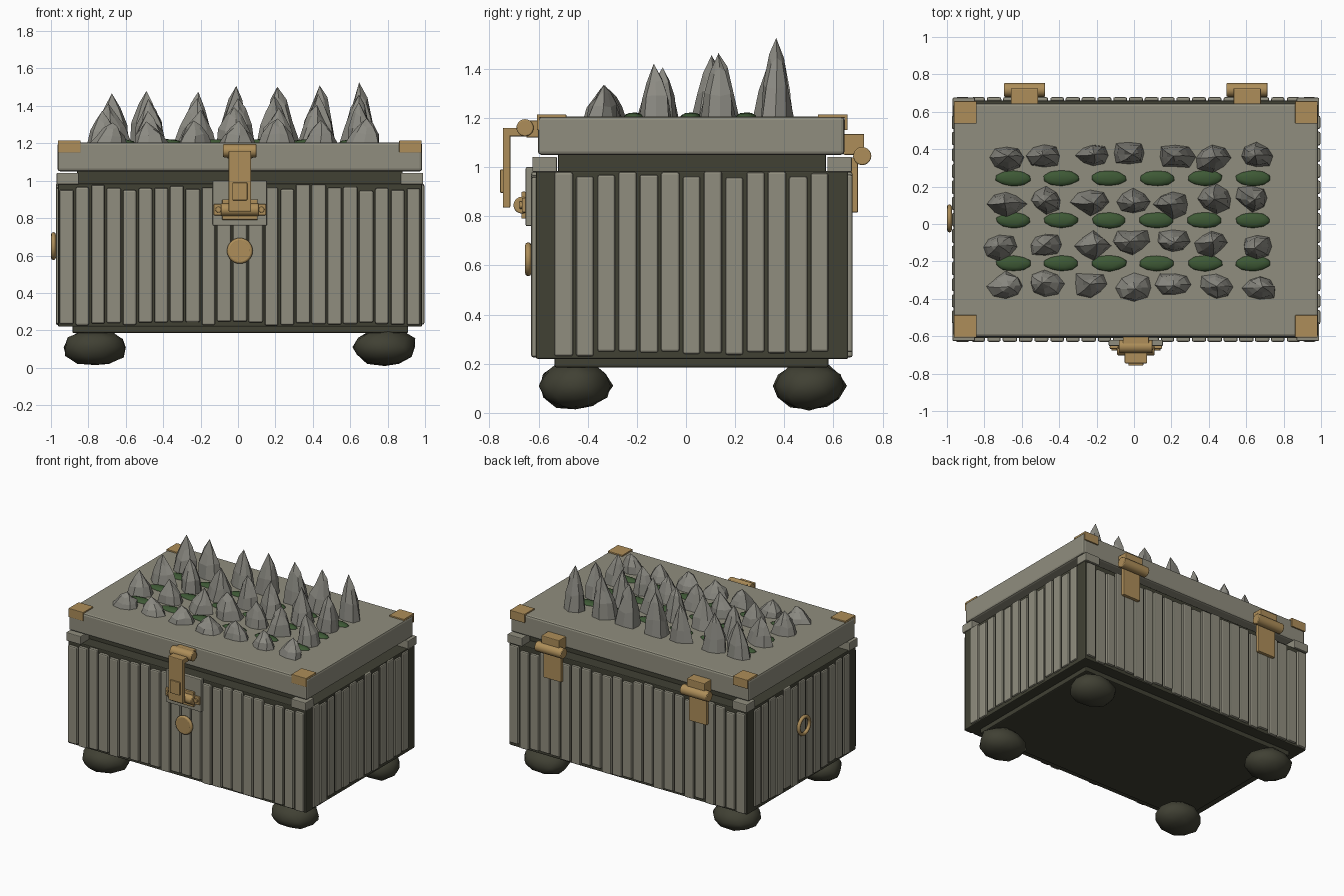
import bpy, bmesh, math, random
from mathutils import Matrix, Vector

if "Cube" in bpy.data.objects:
    bpy.data.objects.remove(bpy.data.objects["Cube"])

random.seed(7)


def material(name, rgb):
    m = bpy.data.materials.new(name)
    m.diffuse_color = (*rgb, 1)
    m.use_nodes = True
    m.node_tree.nodes["Principled BSDF"].inputs["Base Color"].default_value = m.diffuse_color
    return m


PLANK = material("weathered grey wood", (0.28, 0.27, 0.21))
STONE = material("spike stone", (0.26, 0.255, 0.225))
DARK = material("dark olive wood", (0.052, 0.052, 0.034))
GOLD = material("aged brass", (0.42, 0.27, 0.10))
MOSS = material("moss green", (0.048, 0.10, 0.036))
CX, CY = 0.01, 0.025  # middle of the chest


def finish(name, bm, mat, bevel=0.0, smooth=False):
    mesh = bpy.data.meshes.new(name)
    bmesh.ops.recalc_face_normals(bm, faces=bm.faces)
    for f in bm.faces:
        f.smooth = smooth
    bm.to_mesh(mesh)
    bm.free()
    mesh.materials.append(mat)
    ob = bpy.data.objects.new(name, mesh)
    bpy.context.collection.objects.link(ob)
    if bevel:
        mod = ob.modifiers.new("soft edges", 'BEVEL')
        mod.width, mod.segments = bevel, 2
    return ob


def box(name, x, y, z, mat, bevel=0.005):
    bm = bmesh.new()
    bmesh.ops.create_cube(bm, size=1)
    for v in bm.verts:
        v.co = Vector([(a + b) / 2 + c * (b - a) for (a, b), c in zip((x, y, z), v.co)])
    return finish(name, bm, mat, bevel)


def rod(name, axis, center, radius, length, mat, bevel=0.005, sides=20):
    bm = bmesh.new()
    bmesh.ops.create_cone(bm, cap_ends=True, segments=sides, radius1=radius,
                          radius2=radius, depth=length)
    rot = Matrix.Rotation(math.pi / 2, 4, 'Y' if axis == 'X' else 'X')
    bmesh.ops.transform(bm, verts=bm.verts, matrix=Matrix.Translation(center) @ rot)
    ob = finish(name, bm, mat, bevel, True)
    bpy.context.view_layer.objects.active = ob
    ob.select_set(True)
    bpy.ops.object.shade_smooth_by_angle()
    ob.select_set(False)
    return ob


def ring(name, axis, center, major, minor, mat):
    bpy.ops.mesh.primitive_torus_add(
        major_radius=major, minor_radius=minor, major_segments=28, minor_segments=8,
        location=center,
        rotation=(0, math.pi / 2, 0) if axis == 'X' else (math.pi / 2, 0, 0))
    ob = bpy.context.object
    ob.name = name
    ob.data.materials.append(mat)
    bpy.ops.object.shade_smooth()
    ob.select_set(False)


def lump(name, center, size, mat, jitter, detail, smooth):
    bm = bmesh.new()
    bmesh.ops.create_icosphere(bm, subdivisions=detail, radius=1)
    for v in bm.verts:
        k = 1 + random.uniform(-jitter, jitter)
        v.co = Vector([c + s * k * a for c, s, a in zip(center, size, v.co)])
    return finish(name, bm, mat, 0, smooth)


def spike(name, x, y, height):
    # faceted stone spike: irregular rings narrowing to an off-centre tip
    bm = bmesh.new()
    n = 8
    lean = Vector((random.uniform(-0.015, 0.02), random.uniform(-0.01, 0.01)))
    stretch = [random.uniform(0.8, 1.15) for _ in range(n)]
    rings = []
    for h, r in ((0, 1.0), (0.38, 0.8), (0.7, 0.45)):
        ringv = []
        for i in range(n):
            a = 2 * math.pi * (i + 0.25 * h) / n
            k = r * stretch[i] * random.uniform(0.9, 1.1)
            up = h * random.uniform(0.85, 1.15) * height
            ringv.append(bm.verts.new((x + lean.x * h + 0.094 * k * math.cos(a),
                                       y + lean.y * h + 0.07 * k * math.sin(a), 1.2 + up)))
        rings.append(ringv)
    tip = bm.verts.new((x + lean.x, y + lean.y, 1.2 + height))
    for i in range(n):
        j = (i + 1) % n
        for lo, hi in zip(rings, rings[1:]):
            bm.faces.new((lo[i], lo[j], hi[j], hi[i]))
        bm.faces.new((rings[-1][i], rings[-1][j], tip))
    bm.faces.new(rings[0][::-1])
    finish(name, bm, STONE)


# chest body, base and neck
box("body", (-0.962, 0.984), (-0.61, 0.66), (0.22, 0.985), DARK, 0.006)
box("base", (-0.885, 0.91), (-0.535, 0.58), (0.185, 0.225), DARK, 0.008)
box("neck", (-0.86, 0.88), (-0.52, 0.57), (0.98, 1.055), DARK)

# plank cladding
for i in range(23):
    x = -0.917 + i * 0.0843
    for y in ((-0.63, -0.60), (0.65, 0.678)):
        lo, hi = random.uniform(0.225, 0.25), random.uniform(0.945, 0.985)
        w = random.uniform(0.035, 0.039)
        box("wide_side_plank", (x - w, x + w), y, (lo, hi), PLANK, 0.009)
for i in range(13):
    y = -0.498 + i * 0.0868
    for x in ((-0.974, -0.95), (0.97, 0.996)):
        lo, hi = random.uniform(0.228, 0.25), random.uniform(0.95, 0.985)
        w = random.uniform(0.035, 0.038)
        box("end_plank", x, (y - w, y + w), (lo, hi), PLANK, 0.009)

# lid with small blocks under its corners
box("lid", (-0.965, 0.985), (-0.603, 0.645), (1.05, 1.205), PLANK, 0.014)
for sx in (-1, 1):
    for sy in (-1, 1):
        ex, ey = CX + sx * 0.98, CY + sy * 0.65
        box("corner_block", sorted((ex, ex - sx * 0.12)), sorted((ey, ey - sy * 0.1)),
            (0.98, 1.042), PLANK)
        # brass corner: top plate and folded flap
        gx, gy = CX + sx * 0.972, CY + sy * 0.632
        xs = sorted((gx, gx - sx * 0.12))
        box("corner_plate", xs, sorted((gy, gy - sy * 0.12)), (1.2, 1.215), GOLD, 0.003)
        box("corner_flap", xs, sorted((gy, gy - sy * 0.012)), (1.15, 1.214), GOLD, 0.003)
        # lumpy foot
        lump("foot", (CX + sx * 0.775, CY + sy * 0.475, 0.11), (0.172, 0.147, 0.1),
             DARK, 0.06, 2, True)

# stone spikes, taller toward the back, and moss between them
columns = (-0.70, -0.46, -0.24, -0.02, 0.22, 0.43, 0.65)
rows = ((-0.33, 0.125), (-0.105, 0.195), (0.12, 0.25), (0.36, 0.295))
for y, h in rows:
    for x in columns:
        spike("spike", x + random.uniform(-0.025, 0.025), y + random.uniform(-0.02, 0.02),
              h * (1 + 0.15 * x) * random.uniform(0.94, 1.04))
for y in (0.245, 0.02, -0.21):
    for i in range(6):
        lump("moss_patch", (-0.645 + i * 0.256, y, 1.203), (0.096, 0.043, 0.019),
             MOSS, 0.06, 2, True)

# front latch
box("latch_backplate", (-0.135, 0.155), (-0.652, -0.62), (0.76, 1.0), PLANK)
rod("latch_roll", 'X', (CX, -0.655, 1.16), 0.035, 0.18, GOLD)
box("latch_mount", (-0.06, 0.08), (-0.65, -0.6), (1.12, 1.19), GOLD)
box("latch_arm", (-0.05, 0.07), (-0.745, -0.65), (1.125, 1.16), GOLD)
box("latch_strap", (-0.05, 0.07), (-0.745, -0.715), (0.835, 1.16), GOLD)
box("latch_button", (-0.03, 0.05), (-0.757, -0.74), (0.895, 0.99), GOLD)
box("catch_base", (-0.085, 0.105), (-0.67, -0.65), (0.79, 0.9), GOLD)
rod("catch_roll", 'X', (CX, -0.668, 0.845), 0.034, 0.2, GOLD)
for s in (-1, 1):
    box("catch_tab", sorted((CX + s * 0.14, CX + s * 0.08)), (-0.668, -0.65),
        (0.815, 0.875), GOLD)
    rod("catch_rivet", 'Y', (CX + s * 0.115, -0.67, 0.845), 0.016, 0.014, GOLD, 0.003, 12)

# front knob and end ring
rod("front_knob", 'Y', (CX, -0.638, 0.625), 0.058, 0.032, GOLD)
ring("knob_rim", 'Y', (CX, -0.642, 0.625), 0.056, 0.013, GOLD)
ring("end_ring", 'X', (-0.987, 0.03, 0.65), 0.062, 0.013, GOLD)

# back hinges
for x in (-0.585, 0.605):
    rod("hinge_roll", 'X', (x, 0.717, 1.045), 0.037, 0.22, GOLD)
    box("hinge_block", (x - 0.073, x + 0.073), (0.64, 0.725), (1.05, 1.135), GOLD)
    box("hinge_leaf", (x - 0.073, x + 0.073), (0.672, 0.7), (0.815, 1.04), GOLD)
